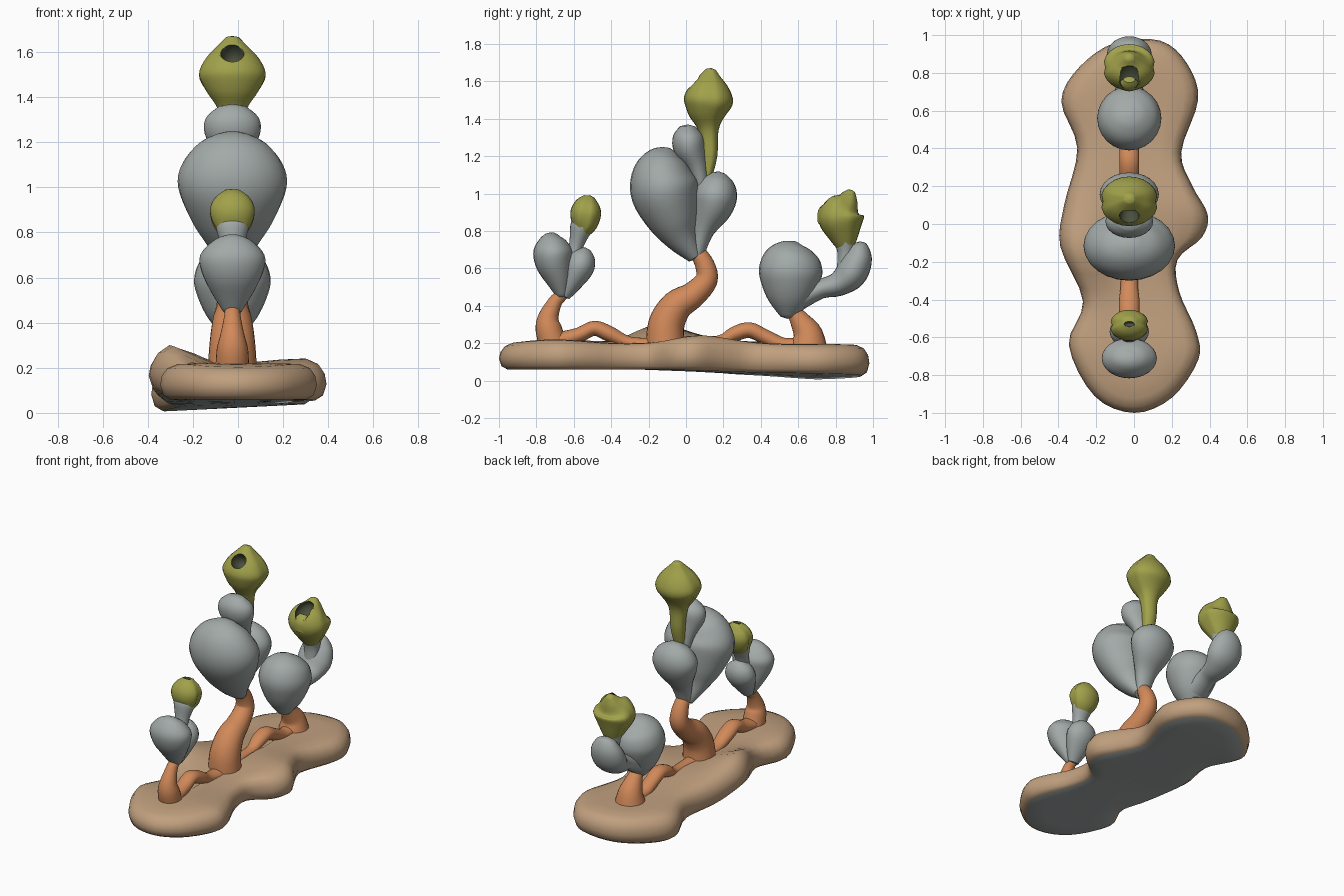
import bpy, bmesh, math
from mathutils import Vector

cube = bpy.data.objects.get("Cube")
if cube:
    bpy.data.objects.remove(cube, do_unlink=True)

CENTRE_X = -0.025
SIDES = 24


def make_material(name, colour):
    mat = bpy.data.materials.new(name)
    mat.use_nodes = True
    mat.diffuse_color = (*colour, 1)
    mat.node_tree.nodes["Principled BSDF"].inputs["Base Color"].default_value = (*colour, 1)
    return mat


tan = make_material("sandy tan", (0.53, 0.35, 0.21))
orange = make_material("stem orange", (0.64, 0.25, 0.10))
grey = make_material("pod grey", (0.36, 0.40, 0.39))
yellow = make_material("bud yellow", (0.36, 0.36, 0.07))
hollow = make_material("dark hollow", (0.07, 0.08, 0.045))


def finish(name, bm, materials):
    bmesh.ops.recalc_face_normals(bm, faces=bm.faces)
    mesh = bpy.data.meshes.new(name)
    bm.to_mesh(mesh)
    bm.free()
    for mat in materials:
        mesh.materials.append(mat)
    obj = bpy.data.objects.new(name, mesh)
    bpy.context.collection.objects.link(obj)
    bpy.ops.object.select_all(action="DESELECT")
    obj.select_set(True)
    bpy.context.view_layer.objects.active = obj
    bpy.ops.object.shade_smooth_by_angle(angle=math.radians(50))
    return obj


def smooth_path(points, steps, closed=False):
    """Curve running through all the points."""
    pts = [Vector(p) for p in points]
    n = len(pts)
    pick = (lambda i: pts[i % n]) if closed else (lambda i: pts[min(max(i, 0), n - 1)])
    result = []
    for i in range(n if closed else n - 1):
        a, b, c, d = (pick(i + k) for k in (-1, 0, 1, 2))
        for s in range(steps):
            t = s / steps
            result.append(b + (c - a) * (t / 2) + (a * 2 - b * 5 + c * 4 - d) * (t * t / 2)
                          + (b * 3 - a - c * 3 + d) * (t ** 3 / 2))
    return result if closed else result + [pts[-1]]


def bridge(bm, lower, upper):
    n = len(lower)
    return [bm.faces.new((lower[i], lower[(i + 1) % n], upper[(i + 1) % n], upper[i]))
            for i in range(n)]


def loft(name, mat, points, width=1.0, groove=0.0):
    """Rounded body along a side-on path of (y, z, radius); width stretches it in x."""
    path = smooth_path(points, 4)
    bm = bmesh.new()
    rings, ends = [], []
    for i, p in enumerate(path):
        step = path[min(i + 1, len(path) - 1)] - path[max(i - 1, 0)]
        tangent = Vector((0, step.x, step.y)).normalized()
        across = Vector((0, tangent.z, -tangent.y))
        centre = Vector((CENTRE_X, p.x, p.y))
        r = max(p.z, 0.008)
        ring = []
        for k in range(SIDES):
            a = math.tau * k / SIDES
            dent = 1 - groove * math.exp(-(math.sin(a) / 0.2) ** 2)
            ring.append(bm.verts.new(centre + Vector((r * width * dent * math.cos(a), 0, 0))
                                     + across * (r * math.sin(a))))
        rings.append(ring)
        if i in (0, len(path) - 1):
            ends.append(bm.verts.new(centre + tangent * r * (0.25 if i else -0.25)))
    for lower, upper in zip(rings, rings[1:]):
        bridge(bm, lower, upper)
    for ring, tip in zip((rings[0], rings[-1]), ends):
        for k in range(SIDES):
            bm.faces.new((ring[k], ring[(k + 1) % SIDES], tip))
    return finish(name, bm, [mat])


def carve(obj, y, z, size, tilt):
    """Hollow out an opening, lined with the dark colour."""
    bm = bmesh.new()
    bmesh.ops.create_uvsphere(bm, u_segments=20, v_segments=12, radius=1)
    cutter = finish("opening_cutter", bm, [hollow])
    cutter.location = (CENTRE_X, y, z)
    cutter.scale = size
    cutter.rotation_euler.x = math.radians(tilt)
    cutter.hide_render = True
    mod = obj.modifiers.new("opening", "BOOLEAN")
    mod.operation = "DIFFERENCE"
    mod.object = cutter
    mod.solver = "EXACT"
    mod.material_mode = "TRANSFER"
    bpy.context.view_layer.objects.active = obj
    # the angle-smoothing modifier, if present, must not block the order
    bpy.ops.object.modifier_apply(modifier=mod.name)
    bpy.data.objects.remove(cutter, do_unlink=True)


# Ground slab: lobed outline with rounded rim and gently rolling top
def bump(x, y, cx, cy, wx, wy):
    return math.exp(-((x - cx) / wx) ** 2 - ((y - cy) / wy) ** 2)


def slab_bottom(x, y):
    back = min(max((y + 0.2) / 0.9, 0), 1)
    return 0.06 + back * (0.05 * x - 0.037) + 0.05 * bump(x, y, -0.42, -0.1, 0.12, 0.2)


def slab_top(x, y):
    return (0.195 + 0.025 * bump(0, y, 0, -0.7, 1, 0.25) + 0.03 * bump(0, y, 0, 0.1, 1, 0.25)
            + 0.1 * bump(x, y, -0.3, -0.16, 0.14, 0.2) + 0.02 * bump(x, y, 0.3, 0.08, 0.15, 0.2))


outline = smooth_path([
    (0, -1), (0.2, -0.92), (0.34, -0.72), (0.33, -0.57), (0.24, -0.36), (0.23, -0.19),
    (0.36, -0.07), (0.39, 0.05), (0.31, 0.2), (0.25, 0.38), (0.34, 0.66), (0.28, 0.85),
    (0.14, 0.97), (-0.1, 0.96), (-0.29, 0.83), (-0.385, 0.65), (-0.3, 0.4), (-0.37, 0.1),
    (-0.39, -0.12), (-0.27, -0.41), (-0.345, -0.64), (-0.21, -0.91)], 4, closed=True)
rim = [(0.05, 0), (0.5, 0), (0.87, 0), (0.96, 0.12), (1, 0.4), (0.98, 0.65),
       (0.91, 0.87), (0.78, 0.98), (0.5, 1), (0.25, 1), (0.05, 1)]
bm = bmesh.new()
rings = []
for scale, height in rim:
    ring = []
    for p in outline:
        spine = min(max(p.y, -0.65), 0.65)
        x, y = p.x * scale, spine + (p.y - spine) * scale
        low = slab_bottom(x, y)
        ring.append(bm.verts.new((x, y, low + height * (slab_top(x, y) - low))))
    rings.append(ring)
for level, (lower, upper) in enumerate(zip(rings, rings[1:])):
    for face in bridge(bm, lower, upper):
        face.material_index = 1 if level < 2 else 0
bm.faces.new(rings[0]).material_index = 1
bm.faces.new(rings[-1])
finish("ground_slab", bm, [tan, grey])

# Middle plant
loft("middle_stem", orange, [(-0.11, 0.17, 0.105), (-0.105, 0.3, 0.097), (-0.05, 0.4, 0.085),
     (0.04, 0.46, 0.07), (0.11, 0.54, 0.06), (0.1, 0.62, 0.052), (0.06, 0.69, 0.042)], 1.05)
loft("middle_main_pod", grey, [(0.05, 0.66, 0.04), (-0.02, 0.76, 0.09), (-0.065, 0.86, 0.14),
     (-0.11, 1.0, 0.182), (-0.12, 1.1, 0.17), (-0.105, 1.19, 0.115), (-0.09, 1.235, 0.04)], 1.32)
loft("middle_top_knob", grey, [(0.09, 1.02, 0.035), (0.06, 1.14, 0.055), (0.02, 1.24, 0.085),
     (0.01, 1.31, 0.08), (0.01, 1.36, 0.04)], 1.45)
loft("middle_back_pod", grey, [(0.06, 0.67, 0.035), (0.09, 0.8, 0.06), (0.14, 0.92, 0.105),
     (0.16, 1.0, 0.115), (0.17, 1.07, 0.085), (0.175, 1.11, 0.035)], 1.35)
bud = loft("middle_bud", yellow, [(0.1, 1.06, 0.03), (0.125, 1.2, 0.042), (0.12, 1.34, 0.055),
     (0.115, 1.43, 0.105), (0.12, 1.5, 0.132), (0.125, 1.57, 0.105), (0.13, 1.63, 0.055),
     (0.135, 1.665, 0.025)], 1.18, groove=0.1)
carve(bud, 0.045, 1.59, (0.052, 0.075, 0.05), -35)

# Front plant
loft("front_root", orange, [(-0.14, 0.18, 0.05), (-0.3, 0.2, 0.035), (-0.41, 0.25, 0.042),
     (-0.49, 0.28, 0.04), (-0.57, 0.245, 0.04), (-0.66, 0.22, 0.045), (-0.72, 0.22, 0.05)], 1.3)
loft("front_stem", orange, [(-0.71, 0.19, 0.075), (-0.735, 0.28, 0.07), (-0.735, 0.34, 0.055),
     (-0.7, 0.42, 0.038), (-0.66, 0.47, 0.035), (-0.66, 0.53, 0.045)])
loft("front_main_pod", grey, [(-0.66, 0.45, 0.03), (-0.68, 0.54, 0.07), (-0.705, 0.63, 0.1),
     (-0.712, 0.7, 0.103), (-0.71, 0.76, 0.065), (-0.705, 0.785, 0.025)], 1.38)
loft("front_back_pod", grey, [(-0.65, 0.45, 0.03), (-0.61, 0.53, 0.06), (-0.57, 0.61, 0.08),
     (-0.55, 0.67, 0.065), (-0.54, 0.705, 0.03)], 1.3)
loft("front_bud_neck", grey, [(-0.61, 0.62, 0.035), (-0.585, 0.73, 0.04),
     (-0.56, 0.82, 0.06), (-0.55, 0.86, 0.05)], 1.2)
bud = loft("front_bud", yellow, [(-0.565, 0.79, 0.045), (-0.545, 0.84, 0.072), (-0.535, 0.9, 0.082),
     (-0.525, 0.95, 0.064), (-0.515, 0.985, 0.028)], 1.28, groove=0.14)
carve(bud, -0.53, 1.0, (0.03, 0.015, 0.03), 0)

# Back plant
loft("back_root", orange, [(-0.03, 0.2, 0.04), (0.17, 0.21, 0.03), (0.26, 0.25, 0.04),
     (0.34, 0.27, 0.042), (0.42, 0.235, 0.04), (0.52, 0.19, 0.04), (0.62, 0.19, 0.04)], 1.25)
loft("back_stem", orange, [(0.655, 0.16, 0.105), (0.65, 0.25, 0.08), (0.61, 0.32, 0.055),
     (0.585, 0.37, 0.042), (0.595, 0.44, 0.04)])
loft("back_main_pod", grey, [(0.545, 0.34, 0.04), (0.55, 0.42, 0.108), (0.555, 0.51, 0.152),
     (0.56, 0.59, 0.17), (0.57, 0.67, 0.145), (0.58, 0.72, 0.085), (0.585, 0.738, 0.03)])
loft("back_side_pod", grey, [(0.61, 0.44, 0.06), (0.72, 0.49, 0.052), (0.81, 0.515, 0.065),
     (0.88, 0.57, 0.085), (0.918, 0.65, 0.078), (0.928, 0.715, 0.05), (0.928, 0.738, 0.025)], 1.4)
loft("back_bud_neck", grey, [(0.85, 0.58, 0.045), (0.855, 0.68, 0.045), (0.85, 0.76, 0.06)], 1.2)
bud = loft("back_bud", yellow, [(0.86, 0.69, 0.035), (0.845, 0.77, 0.08), (0.83, 0.86, 0.122),
     (0.835, 0.92, 0.108), (0.865, 0.97, 0.06), (0.885, 1.015, 0.02)], 1.15, groove=0.1)
carve(bud, 0.785, 0.95, (0.062, 0.08, 0.055), 30)
loft("back_bud_lip", yellow, [(0.735, 0.84, 0.03), (0.74, 0.9, 0.035), (0.765, 0.94, 0.02)], 1.5)
